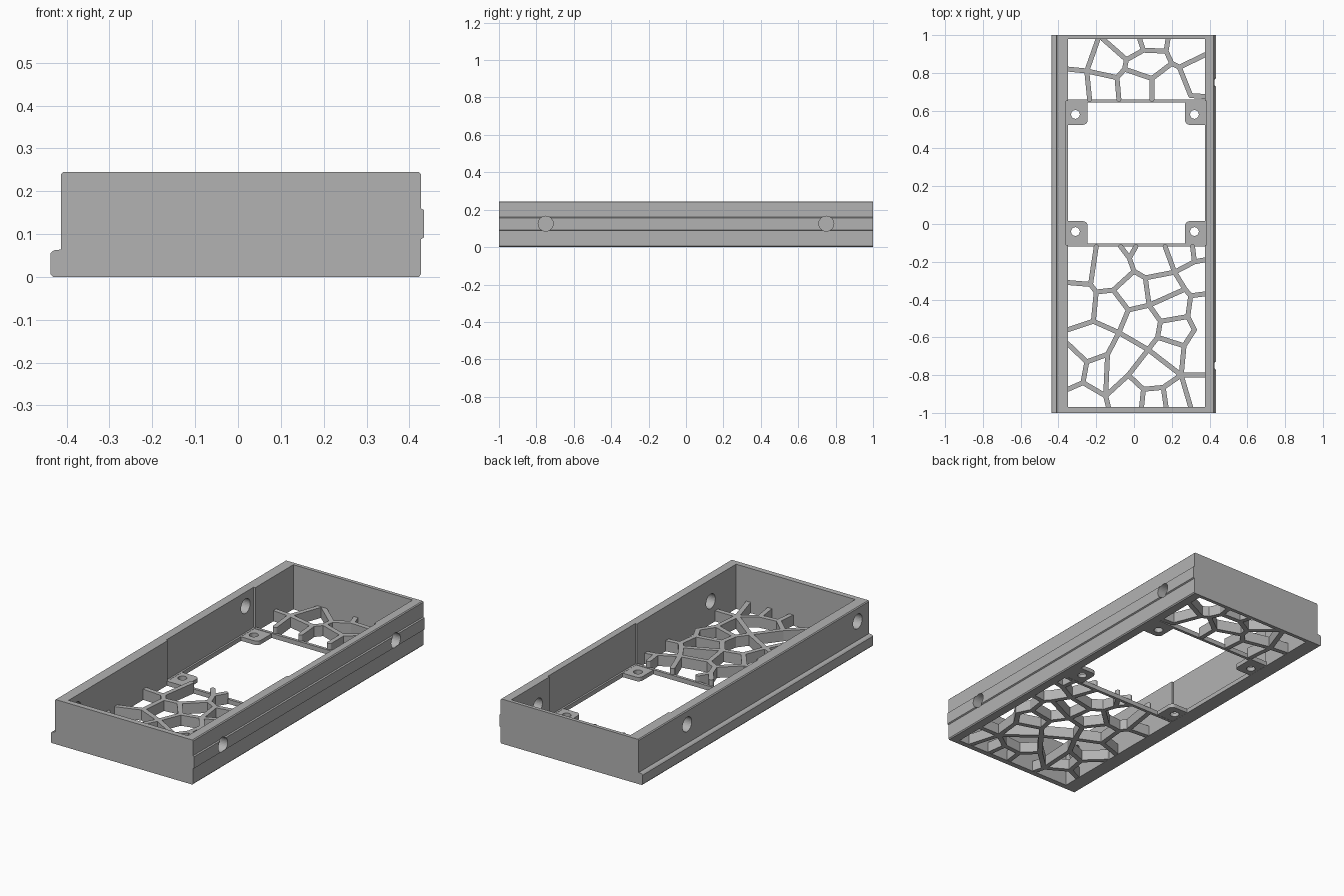
import bpy, bmesh, math
from mathutils import Matrix, Vector

default_cube = bpy.data.objects.get("Cube")
if default_cube:
    bpy.data.objects.remove(default_cube, do_unlink=True)

grey = bpy.data.materials.new("plain grey")
grey.use_nodes = True
grey.diffuse_color = (0.45, 0.45, 0.45, 1)
grey.node_tree.nodes["Principled BSDF"].inputs["Base Color"].default_value = grey.diffuse_color


def finish(name, bm):
    bmesh.ops.recalc_face_normals(bm, faces=bm.faces)
    mesh = bpy.data.meshes.new(name)
    bm.to_mesh(mesh)
    bm.free()
    mesh.materials.append(grey)
    obj = bpy.data.objects.new(name, mesh)
    bpy.context.collection.objects.link(obj)
    return obj


def add_box(bm, low, high):
    low, high = Vector(low), Vector(high)
    matrix = Matrix.Translation((low + high) / 2) @ Matrix.Diagonal((*(high - low), 1))
    return bmesh.ops.create_cube(bm, size=1, matrix=matrix)["verts"]


def box(name, low, high):
    bm = bmesh.new()
    add_box(bm, low, high)
    return finish(name, bm)


def cylinder(name, centre, radius, depth, rotation=Matrix()):
    bm = bmesh.new()
    bmesh.ops.create_cone(bm, cap_ends=True, segments=32, radius1=radius, radius2=radius,
                          depth=depth, matrix=Matrix.Translation(centre) @ rotation)
    return finish(name, bm)


def cut(obj, cutters):
    """Subtract every cutter, bake the result and discard the cutters."""
    for cutter in cutters:
        cutter.hide_render = True
        mod = obj.modifiers.new("cut", "BOOLEAN")
        mod.operation, mod.solver, mod.object = "DIFFERENCE", "EXACT", cutter
    graph = bpy.context.evaluated_depsgraph_get()
    mesh = bpy.data.meshes.new_from_object(obj.evaluated_get(graph))
    obj.modifiers.clear()
    obj.data = mesh
    for cutter in cutters:
        bpy.data.objects.remove(cutter, do_unlink=True)


# Main extents
LEFT, RIGHT, FRONT, BACK = -0.35, 0.375, -0.97, 0.98
BAY_LEFT, BAY_RIGHT, BAY_FRONT, BAY_BACK = -0.36, 0.385, -0.11, 0.65
TOP, PLATE, LATTICE = 0.245, 0.024, 0.06

# Shell: cross-section with foot rail and side ridge, drawn out along y
section = [(-0.432, 0), (0.422, 0), (0.427, 0.006), (0.427, 0.088), (0.434, 0.092),
           (0.434, 0.156), (0.427, 0.16), (0.427, 0.24), (0.422, TOP), (-0.408, TOP),
           (-0.413, 0.24), (-0.413, 0.064), (-0.43, 0.062), (-0.437, 0.056), (-0.437, 0.006)]
bm = bmesh.new()
face = bm.faces.new([bm.verts.new((x, -1, z)) for x, z in section])
extruded = bmesh.ops.extrude_face_region(bm, geom=[face])["geom"]
bmesh.ops.translate(bm, vec=(0, 2, 0),
                    verts=[v for v in extruded if isinstance(v, bmesh.types.BMVert)])
shell = finish("shell", bm)

# Interior, wider centre bay and the side holes
sideways = Matrix.Rotation(math.pi / 2, 4, "Y")
cutters = [box("interior_cutter", (LEFT, FRONT, -1), (RIGHT, BACK, 1)),
           box("bay_cutter", (BAY_LEFT, BAY_FRONT, PLATE), (BAY_RIGHT, BAY_BACK, 1))]
for x, y, z in [(0.4, -0.75, 0.125), (0.4, 0.75, 0.125), (-0.4, 0.58, 0.168), (-0.4, -0.9, 0.168)]:
    cutters.append(cylinder("side_hole_cutter", (x, y, z), 0.04, 0.2, sideways))
cut(shell, cutters)

# Thin bars that close the lattice panels at the bay
for name, y in [("back_crossbar", BAY_BACK), ("front_crossbar", BAY_FRONT)]:
    box(name, (BAY_LEFT, y - 0.008, 0), (BAY_RIGHT, y + 0.008, PLATE + 0.001))

# Mounting tabs with one rounded corner and a screw hole
for side, edge, hole_x in [(1, BAY_LEFT, -0.31), (-1, BAY_RIGHT, 0.32)]:
    for along, end, hole_y in [(1, BAY_FRONT, -0.04), (-1, BAY_BACK, 0.58)]:
        inner_x, inner_y = edge + side * 0.115, end + along * 0.125
        bm = bmesh.new()
        add_box(bm, (min(edge, inner_x), min(end, inner_y), 0.001),
                (max(edge, inner_x), max(end, inner_y), PLATE - 0.001))
        corner = [e for e in bm.edges if all(
            abs(v.co.x - inner_x) + abs(v.co.y - inner_y) < 0.001 for v in e.verts)]
        bmesh.ops.bevel(bm, geom=corner, offset=0.025, segments=6, profile=0.5, affect="EDGES")
        tab = finish("mounting_tab", bm)
        cut(tab, [cylinder("screw_cutter", (hole_x, hole_y, 0), 0.023, 0.2)])


def lattice(name, points, paths, width=0.026):
    """Web of straight struts; each path names its joints by letter."""
    names = "ABCDEFGHIJKLMNOPQRSTUVWXYZabcdefghijklmnopqrstuvwxyz"
    joint = {n: Vector((x, y, LATTICE / 2)) for n, (x, y) in zip(names, points)}
    bm = bmesh.new()
    for path in paths.split():
        for start, end in zip(path, path[1:]):
            a, b = joint[start], joint[end]
            span = b - a
            turn = Matrix.Rotation(math.atan2(span.y, span.x), 4, "Z")
            size = Matrix.Diagonal((span.length, width, LATTICE - 0.002, 1))
            bmesh.ops.create_cube(bm, size=1, matrix=Matrix.Translation((a + b) / 2) @ turn @ size)
    for n in set(paths.replace(" ", "")):
        bmesh.ops.create_cone(bm, cap_ends=True, segments=12, radius1=width / 2,
                              radius2=width / 2, depth=LATTICE - 0.002,
                              matrix=Matrix.Translation(joint[n]))
    return finish(name, bm)


# Back panel: A-W
lattice("back_lattice", [
    (LEFT, .82), (-.25, .81), (-.19, BACK), (-.165, BACK), (-.04, .87), (-.05, .82),
    (-.09, .775), (-.235, .66), (-.08, .66), (.05, .92), (.03, BACK), (.17, .915),
    (.18, BACK), (.2, .85), (.24, .83), (RIGHT, .895), (.3, .68), (RIGHT, .675),
    (.095, .77), (.095, .66)],
    "ABC DEFGI BG BH EJK JLM LNOP OQR NSF ST")

# Front panel
lattice("front_lattice", [
    (-.2, -.12), (-.23, -.32), (LEFT, -.31), (-.2, -.36), (-.11, -.35), (0, -.25),
    (-.025, -.18), (-.07, -.12), (.01, -.12), (.06, -.285), (.215, -.255), (.165, -.12),
    (.32, -.2), (.31, -.12), (RIGHT, -.19), (.27, -.345), (.3, -.38), (RIGHT, -.37),
    (.285, -.49), (.08, -.43), (-.03, -.455), (.14, -.515), (.32, -.56), (.265, -.645),
    (RIGHT, -.56), (.125, -.6), (.075, -.665), (-.08, -.575), (-.215, -.515), (LEFT, -.56),
    (-.14, -.69), (-.25, -.73), (LEFT, -.635), (-.27, -.84), (LEFT, -.875), (-.15, -.91),
    (-.135, FRONT), (-.03, -.8), (.05, -.875), (.04, FRONT), (.155, -.865), (.17, FRONT),
    (.25, -.8), (RIGHT, -.8), (.3, FRONT)],
    "ABC BDEFGH GI FJKL KMO MN KPQR QSWX JTP TUE TVS VZX ZabU bcD cd "
    "befg fhi hjk ejl l" "al lmn mop oqr qX qs aq")
